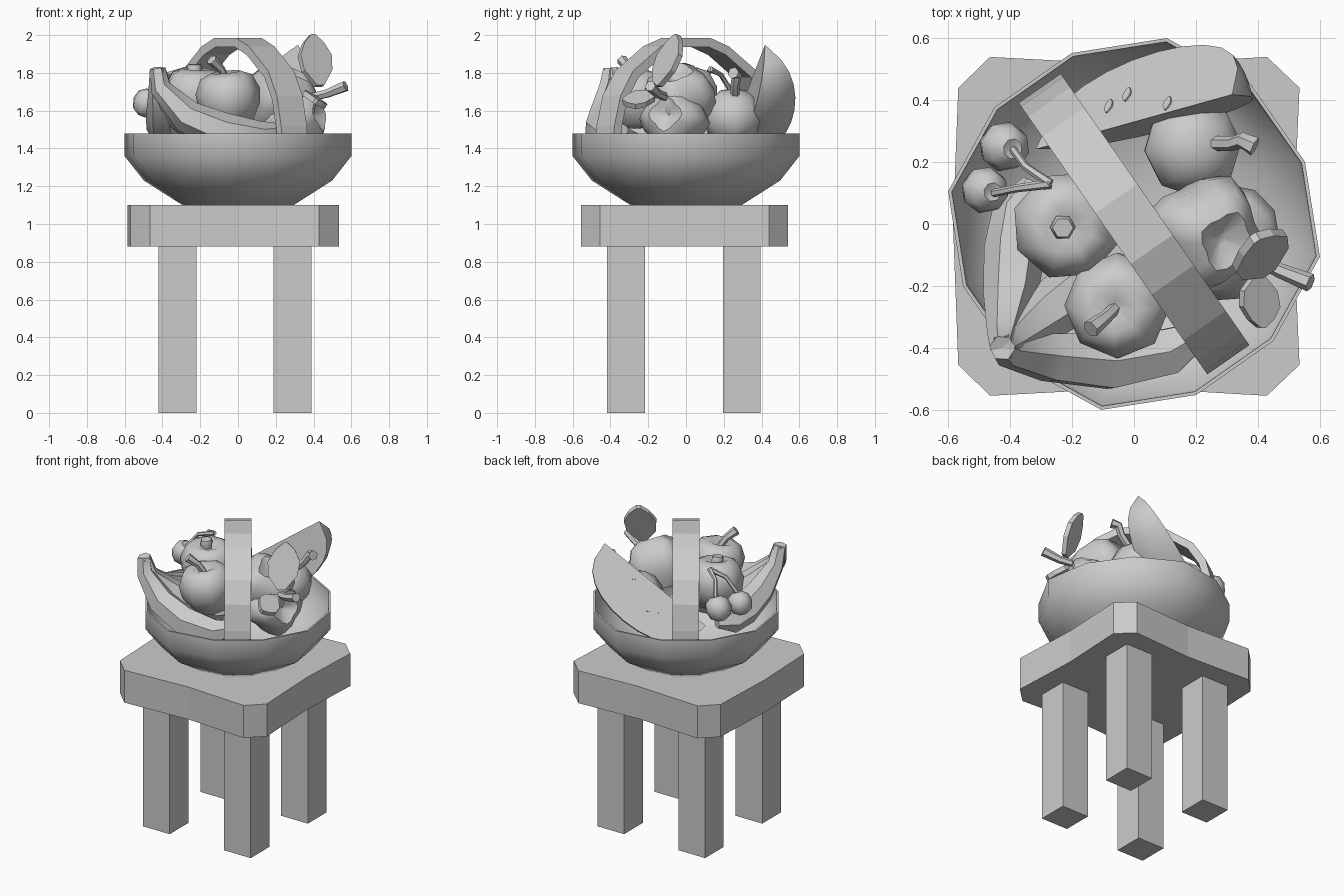
import bpy, bmesh
from math import cos, sin, pi, radians
from mathutils import Vector as V

cube = bpy.data.objects.get("Cube")
if cube:
    bpy.data.objects.remove(cube)

grey = bpy.data.materials.new("plain_grey")
grey.use_nodes = True
grey.diffuse_color = (0.6, 0.6, 0.6, 1)
grey.node_tree.nodes["Principled BSDF"].inputs["Base Color"].default_value = (0.6, 0.6, 0.6, 1)


def loft(name, rings, angle=0):
    """Skin a list of equal point rings, cap both ends."""
    bm = bmesh.new()
    rows = [[bm.verts.new(p) for p in ring] for ring in rings]
    n = len(rows[0])
    for a, b in zip(rows, rows[1:]):
        for i in range(n):
            j = (i + 1) % n
            bm.faces.new((a[i], a[j], b[j], b[i]))
    bm.faces.new(rows[0][::-1])
    bm.faces.new(rows[-1])
    bmesh.ops.recalc_face_normals(bm, faces=bm.faces)
    mesh = bpy.data.meshes.new(name)
    bm.to_mesh(mesh)
    bm.free()
    mesh.materials.append(grey)
    if angle:
        mesh.shade_smooth()
        mesh.set_sharp_from_angle(angle=radians(angle))
    obj = bpy.data.objects.new(name, mesh)
    bpy.context.collection.objects.link(obj)
    return obj


def lathe(name, origin, axis, size, profile, sides=8, lobe=0):
    """Turn (radius, height) pairs about a tilted axis; lobe adds four bulges."""
    q = V(axis).to_track_quat('Z', 'Y')
    rings = []
    for r, h in profile:
        ring = []
        for i in range(sides):
            a = 2 * pi * i / sides
            k = r * (1 + lobe * cos(4 * a))
            ring.append(V(origin) + q @ V((k * cos(a), k * sin(a), h)) * size)
        rings.append(ring)
    return loft(name, rings, 60)


def tube(name, path, radii, sides=6):
    """Sweep a circle of varying radius along a path."""
    pts = [V(p) for p in path]
    rings, q, old = [], None, None
    for i, p in enumerate(pts):
        t = (pts[min(i + 1, len(pts) - 1)] - pts[max(i - 1, 0)]).normalized()
        q = old.rotation_difference(t) @ q if q else t.to_track_quat('Z', 'Y')
        old = t
        rings.append([p + q @ V((cos(2 * pi * k / sides), sin(2 * pi * k / sides), 0)) * radii[i]
                      for k in range(sides)])
    return loft(name, rings, 50)


def leaf(name, base, tip, side, width, thick):
    """Thin pointed plate from base to tip."""
    base, tip, side = V(base), V(tip), V(side).normalized()
    up = (tip - base).cross(side).normalized() * thick / 2
    outline = [(0, .12), (.3, .45), (.6, .5), (.85, .3), (1, .06)]
    edge = [base.lerp(tip, t) + side * w * width for t, w in outline]
    edge += [base.lerp(tip, t) - side * w * width for t, w in outline[::-1]]
    return loft(name, [[p - up for p in edge], [p + up for p in edge]])


# Stool seat with cut corners and slightly hollow sides
seat = [(-.568, -.455), (-.465, -.555), (0, -.53), (.43, -.555), (.535, -.455), (.515, 0),
        (.535, .44), (.43, .54), (0, .515), (-.465, .54), (-.568, .44), (-.585, 0)]
loft("stool_seat", [[V((x, y, z)) for x, y in seat] for z in (.88, 1.1)])

# Four square legs
for x, side in ((-.32, "right"), (.288, "left")):
    for y, end in ((-.318, "front"), (.295, "back")):
        loft(f"{end}_{side}_leg", [[V((x + a * .1, y + b * .1, z))
             for a, b in ((-1, -1), (1, -1), (1, 1), (-1, 1))] for z in (0, .88)])

# Twelve sided bowl with a thin wall
rim = [V((cos(radians(30 * i - 10)), sin(radians(30 * i - 10)), 0)) * (.61 if i % 3 == 0 else .588)
       for i in range(12)]
bowl = [(.49, 1.1), (.83, 1.23), (1, 1.36), (1, 1.48), (.98, 1.48), (.97, 1.37), (.8, 1.25), (.45, 1.13)]
loft("bowl", [[p * k + V((0, 0, z)) for p in rim] for k, z in bowl], 42)

# Flat arched handle across the bowl
along, across = V((.57, -.82, 0)), V((.82, .57, 0)) * .083
half = [(.535, 1.38), (.52, 1.52), (.48, 1.68), (.4, 1.81), (.22, 1.94), (.1, 1.985)]
arch = [(-s, z) for s, z in half] + [(s, z) for s, z in half[::-1]]
rings = []
for s, z in arch:
    out = along * s
    outer = out + V((0, 0, z))
    inner = out * .91 + V((0, 0, 1.38 + (z - 1.38) * .92))
    rings.append([outer - across, outer + across, inner + across, inner - across])
loft("basket_handle", rings)

# Apples with dimpled tops
apple = [(.25, -.88), (.65, -.8), (.95, -.2), (1, .25), (.8, .7), (.45, .85), (.12, .68)]
lathe("front_apple", (-.05, -.26, 1.66), (-.1, -.1, 1), .172, apple)
tube("front_apple_stem", [(-.06, -.27, 1.76), (-.09, -.3, 1.82), (-.14, -.34, 1.87)], [.02, .022, .03])
lathe("right_apple", (-.22, 0, 1.67), (.05, -.1, 1), .178, apple)
lathe("right_apple_stub", (-.23, -.005, 1.77), (0, -.1, 1), .042, [(.7, 0), (1, 1.2), (.8, 1.8)], 6)

# Pear leaning to the left
lathe("pear", (.19, .25, 1.57), (.35, .03, 1), .165,
      [(.3, -.95), (.8, -.6), (1, 0), (.85, .45), (.55, .75), (.2, .85)])
tube("pear_stem", [(.25, .26, 1.67), (.32, .26, 1.74), (.35, .27, 1.79), (.39, .25, 1.8)],
     [.024, .024, .026, .032])

# Lobed fruit with stem and two leaves
lobes = [(.12, -.75), (.55, -.9), (.92, -.4), (1, .15), (.8, .65), (.5, .85), (.1, .6)]
lathe("lobed_fruit", (.23, -.03, 1.67), (.4, -.15, .75), .18, lobes, 16, .12)
lathe("lower_lobed_fruit", (.3, -.06, 1.55), (.8, -.3, .2), .17, lobes, 16, .12)
tube("lobed_fruit_stem", [(.34, -.08, 1.66), (.47, -.15, 1.69), (.57, -.19, 1.73)], [.022, .024, .03])
leaf("large_leaf", (.43, -.15, 1.73), (.39, -.045, 2), (.82, .57, 0), .2, .03)
leaf("small_leaf", (.4, -.165, 1.67), (.41, -.335, 1.65), (.8, 0, -.5), .14, .03)

# Pair of cherries on joined stems
ball = [(.3, -.95), (.8, -.65), (1, 0), (.85, .6), (.4, .92), (.1, .8)]
joint = (-.27, .13, 1.82)
for name, spot, size in (("back_cherry", (-.42, .25, 1.64), .082), ("side_cherry", (-.483, .11, 1.64), .077)):
    lathe(name, spot, (.4, -.1, 1), size, ball)
    top = V(spot) + V((.03, -.01, .06))
    middle = top.lerp(V(joint), .5) + V((-.02, 0, .03))
    tube(name + "_stem", [top, middle, joint], [.013, .013, .016])

# Bunch of three bananas sharing one stalk
stalk = (-.425, -.4, 1.82)
bananas = {
    "front_banana": [(-.41, -.41, 1.72), (-.27, -.43, 1.57), (-.08, -.445, 1.49), (.12, -.41, 1.46), (.26, -.33, 1.5)],
    "middle_banana": [(-.4, -.38, 1.7), (-.3, -.3, 1.58), (-.19, -.22, 1.5), (-.08, -.13, 1.45), (0, -.05, 1.43)],
    "side_banana": [(-.42, -.36, 1.7), (-.4, -.23, 1.57), (-.385, -.08, 1.5), (-.37, .05, 1.47), (-.33, .14, 1.47)],
}
for name, path in bananas.items():
    tube(name, [stalk] + path, [.042, .055, .088, .1, .085, .03])

# Melon wedge: two flat cut faces meeting at a straight edge, round rind behind
mid, u, v = V((0, .33, 1.72)), V((.79, .22, .57)).normalized(), V((.25, .75, -.6)).normalized()
n = u.cross(v)
rings = []
for i in range(13):
    t = pi * i / 12
    centre = mid - u * cos(t) * .4
    r = max(.01, .3 * max(sin(t), 0) ** .7)
    fan = [radians(52 * k / 5) for k in range(6)]
    rings.append([centre] + [centre + (v * cos(a) - n * sin(a)) * r for a in fan])
loft("melon_wedge", rings, 35)

# Seeds on the upper cut face
for i, (a, b) in enumerate(((-.135, .107), (-.07, .138), (.125, .043))):
    spot = mid + u * a + v * b + n * .002
    leaf(f"melon_seed_{i + 1}", spot + v * .025, spot - v * .03, u, .03, .008)
